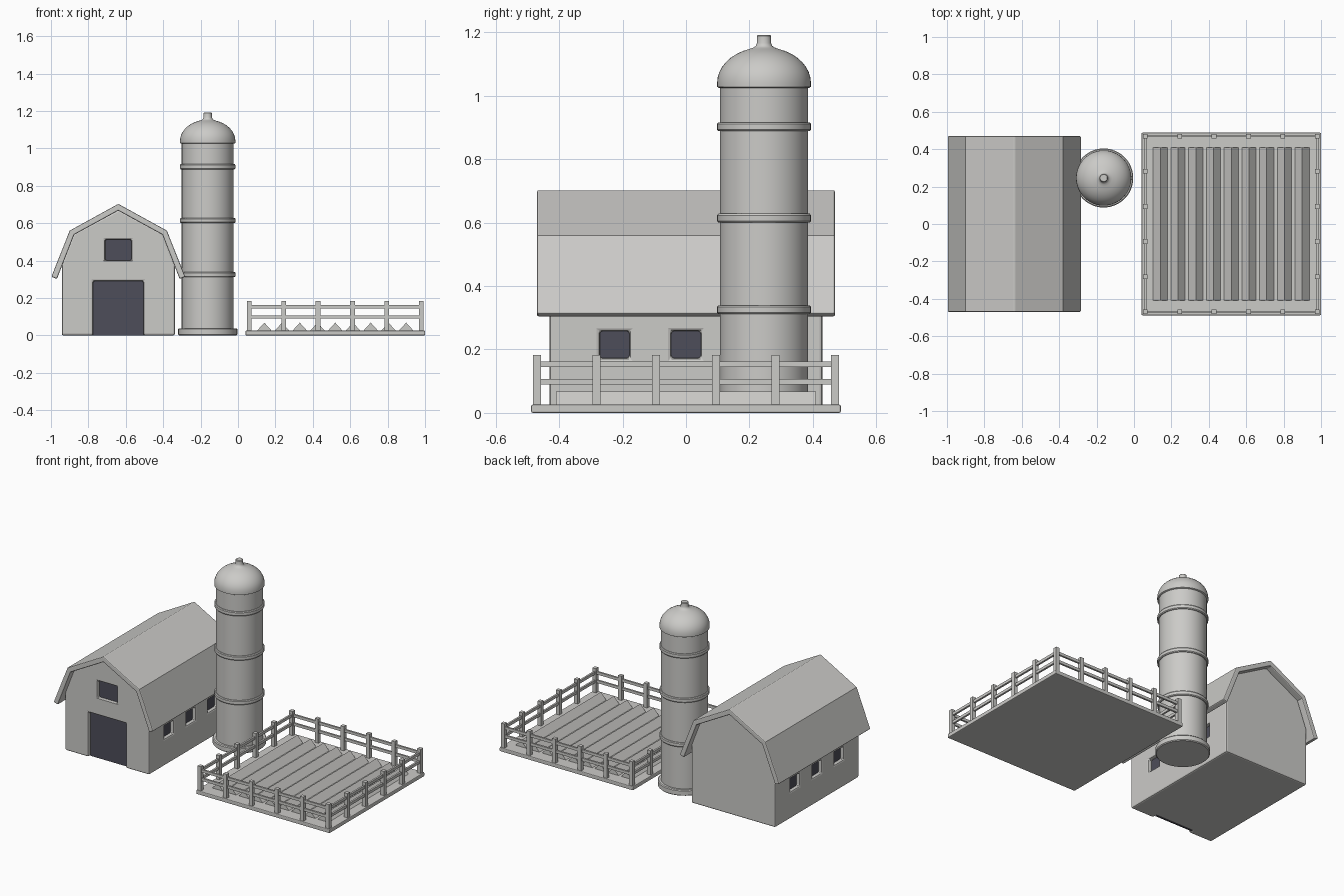
import bpy, bmesh, math
from mathutils import Vector

if "Cube" in bpy.data.objects:
    bpy.data.objects.remove(bpy.data.objects["Cube"])


def material(name, rgb):
    m = bpy.data.materials.new(name)
    m.diffuse_color = (*rgb, 1)
    m.use_nodes = True
    m.node_tree.nodes["Principled BSDF"].inputs["Base Color"].default_value = m.diffuse_color
    return m


GREY = material("light grey", (0.60, 0.595, 0.575))
DARK = material("dark slate", (0.075, 0.075, 0.10))


def finish(name, bm, mat):
    bmesh.ops.recalc_face_normals(bm, faces=bm.faces)
    me = bpy.data.meshes.new(name)
    bm.to_mesh(me)
    bm.free()
    ob = bpy.data.objects.new(name, me)
    bpy.context.collection.objects.link(ob)
    me.materials.append(mat)
    return ob


def bevel(ob, width, segments=2):
    m = ob.modifiers.new("bevel", 'BEVEL')
    m.width, m.segments = width, segments
    m.limit_method, m.angle_limit = 'ANGLE', math.radians(50)


def add_box(bm, lo, hi):
    lo, hi = Vector(lo), Vector(hi)
    vs = bmesh.ops.create_cube(bm, size=1)["verts"]
    for v in vs:
        v.co = (lo + hi) / 2 + v.co * (hi - lo)


def box(name, lo, hi, mat=GREY):
    bm = bmesh.new()
    add_box(bm, lo, hi)
    return finish(name, bm, mat)


def add_prism(bm, pts, y0, y1):
    # extrude an (x, z) outline along y
    f = bm.faces.new([bm.verts.new((x, y0, z)) for x, z in pts])
    ext = bmesh.ops.extrude_face_region(bm, geom=[f])["geom"]
    for v in ext:
        if isinstance(v, bmesh.types.BMVert):
            v.co.y = y1


def prism(name, pts, y0, y1):
    bm = bmesh.new()
    add_prism(bm, pts, y0, y1)
    return finish(name, bm, GREY)


def lathe(name, prof, cx, cy, n=48):
    bm = bmesh.new()
    rings = [[bm.verts.new((cx + r * math.cos(2 * math.pi * i / n),
                            cy + r * math.sin(2 * math.pi * i / n), z))
              for i in range(n)] for r, z in prof]
    for a, b in zip(rings, rings[1:]):
        for i in range(n):
            j = (i + 1) % n
            bm.faces.new((a[i], a[j], b[j], b[i]))
    bm.faces.new(rings[0])
    bm.faces.new(rings[-1])
    ob = finish(name, bm, GREY)
    for p in ob.data.polygons:
        p.use_smooth = True
    ob.data.set_sharp_from_angle(angle=math.radians(35))
    return ob


def mirrored(half, cx):
    return [(cx + x, z) for x, z in half] + [(cx - x, z) for x, z in reversed(half) if x > 0]


# Barn body with recessed openings
BX, HW, HY, DEPTH = -0.64, 0.302, 0.43, 0.03
barn = prism("barn_walls", mirrored([(HW, 0), (HW, 0.375), (0.237, 0.545), (0, 0.67)], BX), -HY, HY)
openings = [("door", (BX - 0.135, -HY, -0.05), (BX + 0.135, -HY, 0.29)),
            ("loft_window", (BX - 0.07, -HY, 0.40), (BX + 0.07, -HY, 0.512))]
for side, s in (("left", -1), ("right", 1)):
    for i, y in enumerate((-0.225, 0, 0.225)):
        x = BX + s * HW
        openings.append((f"{side}_window_{i + 1}", (x, y - 0.047, 0.173), (x, y + 0.047, 0.258)))

cut = bmesh.new()
for name, lo, hi in openings:
    axis = 1 if lo[1] == hi[1] else 0
    inward = 1 if lo[axis] < (0 if axis else BX) else -1
    d = Vector((0, 0, 0))
    d[axis] = inward
    a, b = Vector(lo) - d * 0.05, Vector(hi) + d * DEPTH
    add_box(cut, [min(p) for p in zip(a, b)], [max(p) for p in zip(a, b)])
    # dark panel at the bottom of the recess
    a, b = Vector(lo) + d * (DEPTH - 0.008), Vector(hi) + d * (DEPTH + 0.001)
    a.z = max(a.z, 0)
    box(name, [min(p) for p in zip(a, b)], [max(p) for p in zip(a, b)], DARK)
cutter = finish("opening_cutter", cut, GREY)
cutter.hide_render = True
cutter.hide_set(True)
m = barn.modifiers.new("openings", 'BOOLEAN')
m.operation, m.object, m.solver = 'DIFFERENCE', cutter, 'EXACT'
bevel(barn, 0.009)

# Gambrel roof shell
outer = [(0.358, 0.313), (0.26, 0.56), (0, 0.703)]
inner = [(0.328, 0.302), (0.236, 0.538), (0, 0.667)]
profile = mirrored(outer, BX) + list(reversed(mirrored(inner, BX)))
roof = prism("barn_roof", profile, -0.47, 0.47)
bevel(roof, 0.006)

# Silo
SX, SY = -0.162, 0.246
lathe("silo_base", [(0.153, 0), (0.158, 0.005), (0.158, 0.033), (0.153, 0.038)], SX, SY)
lathe("silo_body", [(0.139, 0.01), (0.139, 1.035)], SX, SY)
for i, z in enumerate((0.325, 0.614, 0.902)):
    lathe(f"silo_band_{i + 1}", [(0.136, z - 0.014), (0.144, z - 0.014), (0.148, z - 0.009),
                                 (0.148, z + 0.009), (0.144, z + 0.014), (0.136, z + 0.014)], SX, SY)
dome = [(0.143, 1.025), (0.148, 1.028), (0.148, 1.04)]
dome += [(0.148 * math.cos(t), 1.04 + 0.113 * math.sin(t))
         for t in (math.radians(9 * k) for k in range(1, 9))]
dome += [(0.033, 1.152), (0.026, 1.157), (0.0225, 1.166), (0.0225, 1.188), (0.019, 1.192)]
lathe("silo_dome", dome, SX, SY)

# Field slab and furrows
FX, FW, FH = 0.52, 0.48, 0.488
bevel(box("field_base", (FX - FW, -FH, 0), (FX + FW, FH, 0.026)), 0.005)
bm = bmesh.new()
for k in range(9):
    x = FX + (k - 4) * 0.0948
    add_prism(bm, [(x - 0.04, 0.024), (x + 0.04, 0.024), (x, 0.068)], -0.41, 0.41)
finish("furrows", bm, GREY)

# Fence around the field
PX, PY, P = 0.46, 0.47, 0.0125
posts, rails = bmesh.new(), bmesh.new()
spots = {(i, j) for i in range(6) for j in range(6) if i in (0, 5) or j in (0, 5)}
for i, j in sorted(spots):
    x, y = FX + PX * (i / 2.5 - 1), PY * (j / 2.5 - 1)
    add_box(posts, (x - P, y - P, 0.02), (x + P, y + P, 0.183))
for z in (0.098, 0.153):
    for s in (-1, 1):
        add_box(rails, (FX - PX, s * PY - 0.006, z - 0.009), (FX + PX, s * PY + 0.006, z + 0.009))
        add_box(rails, (FX + s * PX - 0.006, -PY, z - 0.009), (FX + s * PX + 0.006, PY, z + 0.009))
finish("fence_posts", posts, GREY)
finish("fence_rails", rails, GREY)
